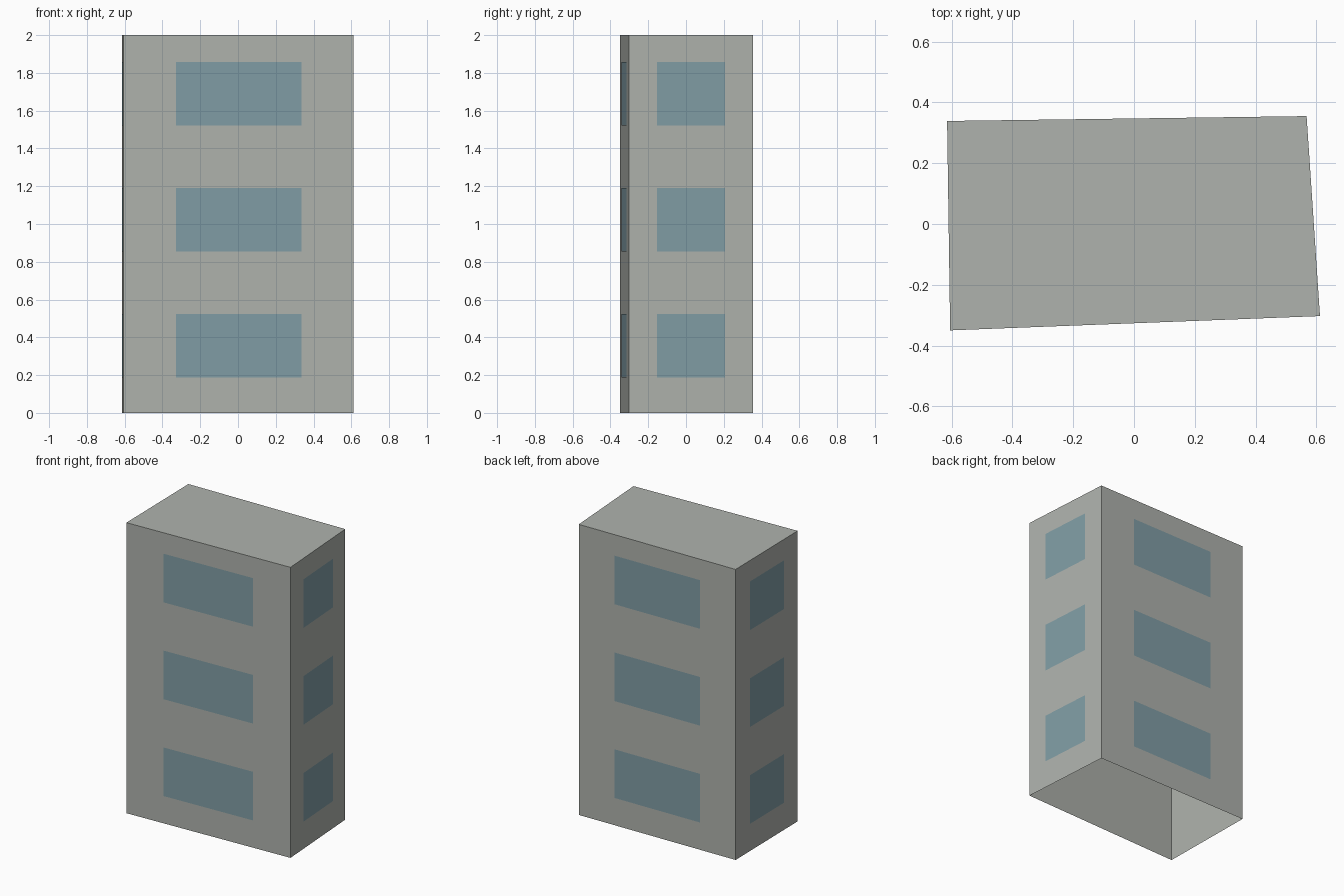
import bpy
import bmesh
from mathutils import Vector

if "Cube" in bpy.data.objects:
    bpy.data.objects.remove(bpy.data.objects["Cube"], do_unlink=True)

HEIGHT, FLOORS = 2.0, 3
STOREY = HEIGHT / FLOORS
# Footprint, anticlockwise from the front right corner
CORNERS = [Vector(c) for c in ((-0.605, -0.35, 0), (0.612, -0.303, 0),
                               (0.568, 0.355, 0), (-0.615, 0.339, 0))]
UP = Vector((0, 0, 1))
SIDES = ("front", "left", "back", "right")


def material(name, colour):
    mat = bpy.data.materials.new(name)
    mat.use_nodes = True
    mat.diffuse_color = (*colour, 1)
    mat.node_tree.nodes["Principled BSDF"].inputs["Base Color"].default_value = (*colour, 1)
    return mat


def add_object(name, bm, mat):
    mesh = bpy.data.meshes.new(name)
    bm.to_mesh(mesh)
    bm.free()
    mesh.materials.append(mat)
    obj = bpy.data.objects.new(name, mesh)
    bpy.context.collection.objects.link(obj)


concrete = material("concrete grey", (0.43, 0.45, 0.42))
glass = material("window blue grey", (0.22, 0.34, 0.38))

# Tower shell: footprint extruded upward, open underneath
bm = bmesh.new()
base = [bm.verts.new(c) for c in CORNERS]
top = [bm.verts.new(c + UP * HEIGHT) for c in CORNERS]
for i in range(4):
    j = (i + 1) % 4
    bm.faces.new((base[i], base[j], top[j], top[i]))
bm.faces.new(top)
add_object("tower_shell", bm, concrete)

# One thin window plate per storey on every wall
for i, side in enumerate(SIDES):
    a, b = CORNERS[i], CORNERS[(i + 1) % 4]
    outward = (b - a).cross(UP).normalized() * 0.002
    start, end = a.lerp(b, 0.228) + outward, a.lerp(b, 0.773) + outward
    bm = bmesh.new()
    for floor in range(FLOORS):
        low = UP * STOREY * (floor + 0.283)
        high = UP * STOREY * (floor + 0.785)
        bm.faces.new([bm.verts.new(p) for p in
                      (start + low, end + low, end + high, start + high)])
    add_object(side + "_windows", bm, glass)
